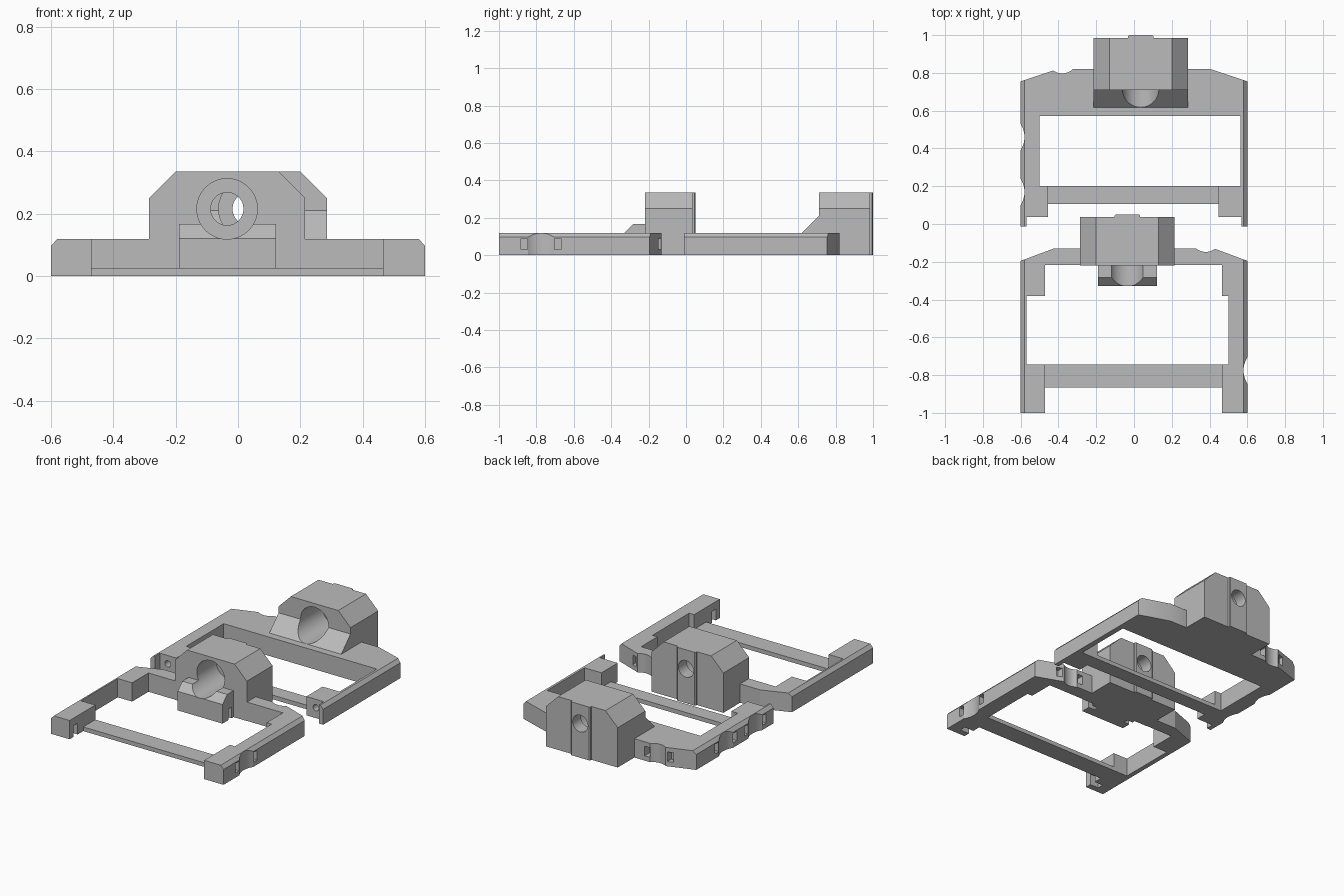
import bpy, bmesh, math
from mathutils import Matrix, Vector

if "Cube" in bpy.data.objects:
    bpy.data.objects.remove(bpy.data.objects["Cube"])

grey = bpy.data.materials.new("plain grey")
grey.diffuse_color = (0.5, 0.5, 0.5, 1)
grey.use_nodes = True
grey.node_tree.nodes["Principled BSDF"].inputs["Base Color"].default_value = grey.diffuse_color
H = 0.118          # rail height


def add(name, bm):
    bmesh.ops.recalc_face_normals(bm, faces=bm.faces)
    me = bpy.data.meshes.new(name)
    bm.to_mesh(me)
    bm.free()
    me.materials.append(grey)
    ob = bpy.data.objects.new(name, me)
    bpy.context.collection.objects.link(ob)
    return ob


def prism(name, pts, lo, hi, axis="z"):
    """Extrude a 2D outline along an axis (z: xy, y: xz, x: yz)."""
    bm = bmesh.new()
    place = {"z": lambda a, b, c: (a, b, c), "y": lambda a, b, c: (a, c, b),
             "x": lambda a, b, c: (c, a, b)}[axis]
    face = bm.faces.new([bm.verts.new(place(a, b, lo)) for a, b in pts])
    ext = bmesh.ops.extrude_face_region(bm, geom=[face])
    bmesh.ops.translate(bm, vec=Vector(place(0, 0, hi - lo)),
                        verts=[v for v in ext["geom"] if isinstance(v, bmesh.types.BMVert)])
    return add(name, bm)


def box(name, x0, x1, y0, y1, z0, z1):
    return prism(name, [(x0, y0), (x1, y0), (x1, y1), (x0, y1)], z0, z1)


def cyl(name, r, lo, hi, a, b, axis, seg=48):
    pts = [(a + r * math.cos(t * math.tau / seg), b + r * math.sin(t * math.tau / seg))
           for t in range(seg)]
    return prism(name, pts, lo, hi, axis)


def combine(ob, others, op):
    for o in others:
        m = ob.modifiers.new("bool", "BOOLEAN")
        m.operation, m.object, m.solver = op, o, "EXACT"
    me = bpy.data.meshes.new_from_object(ob.evaluated_get(bpy.context.evaluated_depsgraph_get()))
    ob.modifiers.clear()
    ob.data = me
    for o in others:
        bpy.data.objects.remove(o)


def block(name, cx, y0, y1):
    """Chamfered motor-mount style block with a thin strip on its back."""
    w, t = 0.25, 0.165
    body = prism(name, [(cx - w, 0), (cx + w, 0), (cx + w, 0.25), (cx + t, 0.335),
                        (cx - t, 0.335), (cx - w, 0.25)], y0, y1, "y")
    strip = prism("back_strip", [(cx - 0.067, y1 - 0.05), (cx + 0.067, y1 - 0.05),
                                 (cx + 0.067, y1 + 0.01), (cx + 0.06, y1 + 0.015),
                                 (cx - 0.06, y1 + 0.015), (cx - 0.067, y1 + 0.01)], 0, 0.335)
    return [body, strip]


def edge_chamfers():
    """Cutters that bevel the outer top edges of the rails."""
    return [prism("edge_cut", [(s * 0.6 + s * 0.02, 0.075), (s * 0.58, H), (s * 0.56, 0.14),
                               (s * 0.66, 0.14)], -1.1, 0.85, "y") for s in (-1, 1)]


def side_dent(s, y):
    """Rounded tie recess with a slot at each end, on the side wall."""
    cuts = [cyl("dent", 0.13, -0.1, 0.2, s * 0.71, y, "z")]
    for d in (-0.09, 0.09):
        cuts.append(box("slot", s * 0.6 - 0.035, s * 0.6 + 0.035, y + d - 0.018, y + d + 0.018,
                        0.03, 0.09))
    return cuts


def back_dent(x, y):
    cuts = [cyl("dent", 0.08, -0.1, 0.2, x, y + 0.062, "z")]
    for d in (-0.075, 0.075):
        cuts.append(box("slot", x + d - 0.018, x + d + 0.018, y - 0.045, y + 0.05, 0.03, 0.09))
    return cuts


def bores(cx, y0, ymid, y1):
    """Wide pocket from the front and a narrow hole through the back."""
    return [cyl("pocket", 0.097, y0, ymid, cx, 0.215, "y", 64),
            cyl("through_hole", 0.0525, ymid - 0.05, y1, cx, 0.215, "y")]


# Front frame: rails, legs and rear wall in one outline, then a low crossbar
front = prism("front_frame", [
    (-0.6, -1), (-0.47, -1), (-0.47, -0.745), (-0.57, -0.745), (-0.57, -0.38), (-0.47, -0.38),
    (-0.47, -0.218), (0.465, -0.218), (0.465, -0.38), (0.5, -0.38), (0.5, -0.745),
    (0.465, -0.745), (0.465, -1), (0.6, -1), (0.6, -0.195), (0.425, -0.13), (-0.425, -0.13),
    (-0.6, -0.195)], 0, H)
combine(front, edge_chamfers(), "DIFFERENCE")
parts = block("front_block", -0.035, -0.22, 0.036)
parts.append(box("front_crossbar", -0.5, 0.49, -0.865, -0.745, 0, 0.026))
parts.append(prism("front_tongue", [(-0.328, 0), (-0.2, 0), (-0.2, 0.166), (-0.282, 0.166),
                                    (-0.328, 0.12)], -0.19, 0.122, "x"))
combine(front, parts, "UNION")
cuts = bores(-0.035, -0.5, -0.03, 0.2) + side_dent(1, -0.775) + back_dent(0.38, -0.13)
# Small notches under the legs and tongue
cuts += [box("notch", -0.53, -0.4, -0.96, -0.92, -0.1, 0.07),
         box("notch", 0.4, 0.53, -0.96, -0.92, -0.1, 0.07),
         box("notch", 0.08, 0.2, -0.27, -0.24, -0.1, 0.07),
         box("notch", -0.3, -0.15, -0.27, -0.24, -0.1, 0.07)]
combine(front, cuts, "DIFFERENCE")

# Back frame: legs with thin end tabs, rails and the deep rear wall
back = prism("back_frame", [
    (-0.6, -0.012), (-0.57, -0.012), (-0.57, 0.038), (-0.455, 0.038), (-0.455, 0.2), (-0.5, 0.2),
    (-0.5, 0.572), (0.565, 0.572), (0.565, 0.2), (0.448, 0.2), (0.448, 0.038), (0.57, 0.038),
    (0.57, -0.012), (0.6, -0.012), (0.6, 0.755), (0.405, 0.82), (-0.405, 0.82),
    (-0.6, 0.755)], 0, H)
combine(back, edge_chamfers(), "DIFFERENCE")
parts = block("back_block", 0.035, 0.71, 0.985)
parts.append(box("back_crossbar", -0.48, 0.5, 0.105, 0.2, 0, 0.026))
parts.append(prism("block_ramp", [(0.618, 0), (0.75, 0), (0.75, 0.21), (0.71, 0.21),
                                  (0.618, H)], -0.215, 0.285, "x"))
combine(back, parts, "UNION")
cuts = bores(0.035, 0.5, 0.92, 1.2) + back_dent(-0.38, 0.815)
cuts += side_dent(-1, 0.46) + side_dent(-1, 0.17)
cuts += [cyl("leg_hole", 0.02, -0.05, 0.09, s * 0.515, 0.065, "y", 24) for s in (-1, 1)]
combine(back, cuts, "DIFFERENCE")

# Smooth the round cuts, keep edges sharp
for ob in (front, back):
    bpy.ops.object.select_all(action="DESELECT")
    ob.select_set(True)
    bpy.context.view_layer.objects.active = ob
    bpy.ops.object.shade_smooth_by_angle(angle=math.radians(20))
